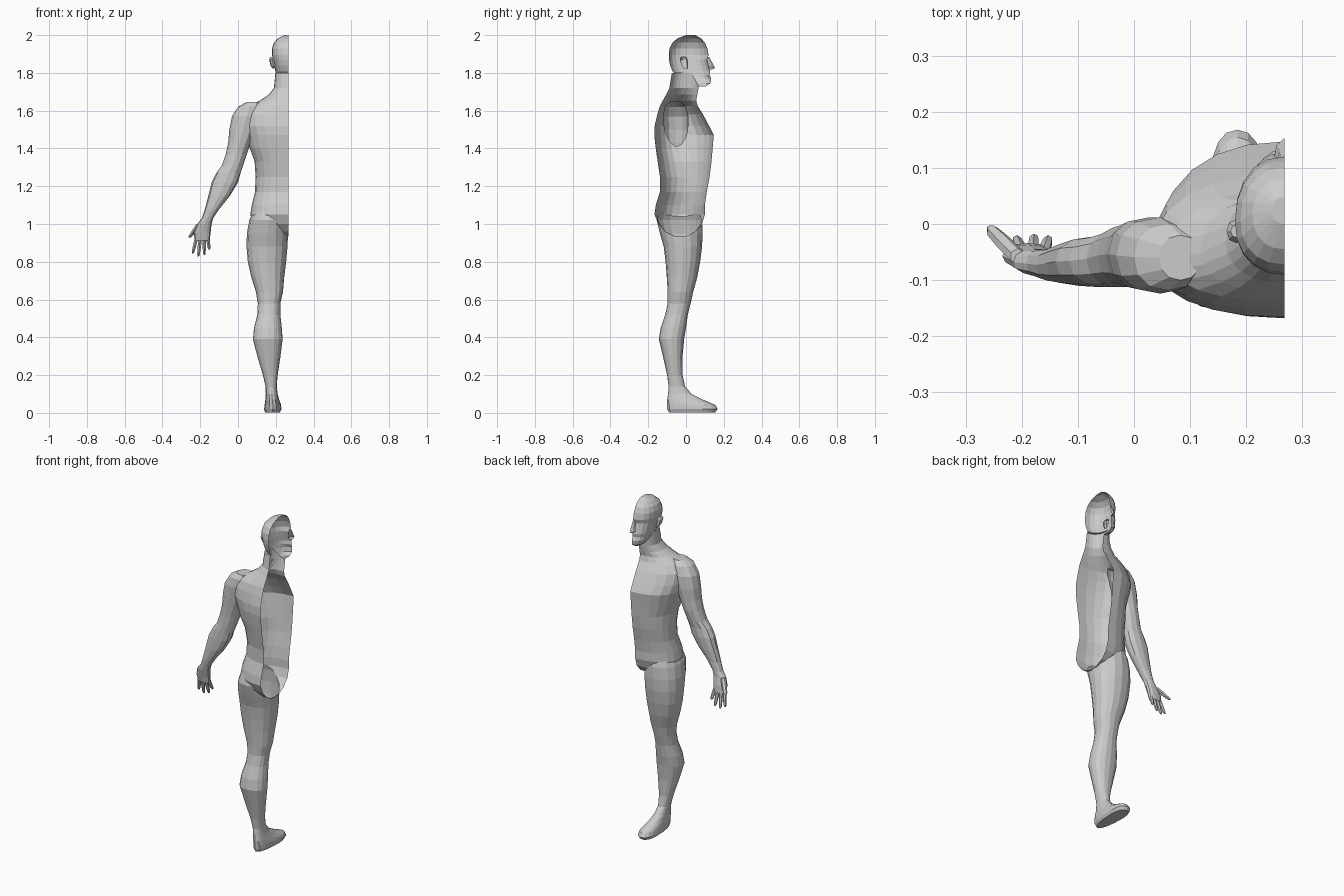
import bpy, bmesh
from math import sin, cos, pi
from mathutils import Vector

CUT = 0.268          # the body is sliced open on its middle plane


def ring(bm, z, x0, x1, yb, yf, skew=0.5, n=16, p=0.9):
    """Horizontal superellipse; skew places its widest line between back and front."""
    cx, hw, ym = (x0 + x1) / 2, (x1 - x0) / 2, yb + (yf - yb) * skew
    out = []
    for i in range(n):
        t = 2 * pi * i / n
        s, c = sin(t), cos(t)
        s = (1 if s > 0 else -1) * abs(s) ** p
        c = (1 if c > 0 else -1) * abs(c) ** p
        out.append(bm.verts.new((cx + hw * s, ym + c * ((yf - ym) if c > 0 else (ym - yb)), z)))
    return out


def loft(name, rows, **kw):
    bm = bmesh.new()
    loops = [ring(bm, *r, **kw) for r in rows]
    for a, b in zip(loops, loops[1:]):
        for i in range(len(a)):
            j = (i + 1) % len(a)
            bm.faces.new((a[i], a[j], b[j], b[i]))
    bm.faces.new(loops[0])
    bm.faces.new(loops[-1])
    bmesh.ops.recalc_face_normals(bm, faces=bm.faces)
    me = bpy.data.meshes.new(name)
    bm.to_mesh(me)
    bm.free()
    ob = bpy.data.objects.new(name, me)
    bpy.context.collection.objects.link(ob)
    return ob


def middle(rows):
    """Rows of (z, half width, back, front, skew) around the middle plane."""
    return [(z, CUT - w, CUT + w, b, f, s) for z, w, b, f, s in rows]


def digit(name, a, b, r):
    """Tapered finger from knuckle a to tip b."""
    a, b = Vector(a), Vector(b)
    rows = []
    for t, k in ((0, 1), (0.5, 1), (0.88, 0.8), (1, 0.4)):
        c = a.lerp(b, t)
        rows.append((c.z, c.x - r * k, c.x + r * k, c.y - r * k, c.y + r * k))
    return loft(name, rows, n=6, p=1)


# torso and neck
torso = loft("half_body", middle([
    (0.935, .02, -.06, .0, .5), (0.96, .10, -.11, .05, .5), (1.0, .185, -.145, .085, .5),
    (1.05, .203, -.167, .1, .5), (1.1, .195, -.16, .10, .5), (1.17, .178, -.138, .11, .5),
    (1.25, .175, -.138, .125, .5), (1.33, .18, -.15, .135, .45), (1.4, .205, -.16, .141, .4),
    (1.47, .225, -.168, .147, .4), (1.52, .238, -.166, .122, .38), (1.58, .24, -.152, .09, .37),
    (1.625, .21, -.138, .062, .38), (1.655, .15, -.122, .054, .4), (1.685, .105, -.105, .06, .45),
    (1.72, .078, -.088, .066, .5), (1.80, .07, -.075, .07, .5)]), n=24)

# head
head = loft("head", middle([
    (1.728, .018, .05, .105, .5), (1.745, .042, .02, .13, .45), (1.77, .058, -.02, .133, .45),
    (1.79, .066, -.055, .124, .5), (1.81, .071, -.072, .128, .5), (1.84, .077, -.084, .12, .5),
    (1.87, .083, -.09, .112, .5), (1.895, .088, -.091, .12, .45), (1.93, .088, -.087, .113, .45),
    (1.96, .078, -.072, .1, .45), (1.983, .057, -.045, .08, .5), (2.0, .022, .0, .048, .5)]), n=20)
nose = loft("nose", middle([
    (1.818, .012, .09, .138, .4), (1.826, .02, .09, .153, .3), (1.84, .014, .09, .147, .3),
    (1.885, .008, .09, .122, .3)]), n=8, p=1)
ear = loft("ear", [
    (1.822, .183, .2, -.012, .01), (1.84, .172, .2, -.025, .01), (1.87, .165, .2, -.034, .008),
    (1.885, .172, .2, -.025, .0)], n=8)

# arm and palm
arm = loft("arm", [
    (1.645, .045, .12, -.1, -.02), (1.62, .0, .125, -.118, .0), (1.57, -.032, .125, -.124, .012),
    (1.5, -.046, .10, -.12, .012), (1.43, -.052, .068, -.115, .005), (1.37, -.065, .047, -.112, .0),
    (1.31, -.085, .027, -.112, -.012), (1.27, -.115, .014, -.112, -.02), (1.22, -.14, .0, -.112, -.022),
    (1.15, -.157, -.042, -.11, -.03), (1.08, -.175, -.098, -.104, -.042), (1.03, -.192, -.132, -.096, -.045),
    (1.0, -.215, -.14, -.09, -.045), (.955, -.235, -.145, -.077, -.037), (.912, -.228, -.15, -.066, -.034)], n=12)

# fingers and thumb
digits = [digit("finger", (kx, -.052, .935), (tx, ty, tz), .0105) for kx, tx, ty, tz in (
    (-.218, -.24, -.03, .843), (-.199, -.21, -.025, .828), (-.18, -.178, -.022, .836), (-.161, -.152, -.025, .866))]
digits.append(digit("thumb", (-.207, -.058, 1.0), (-.257, -.008, .928), .0145))

# leg and foot
leg = loft("leg", [
    (.003, .143, .222, -.09, .155, .7), (.02, .138, .23, -.1, .168, .7), (.042, .141, .228, -.1, .155, .65),
    (.07, .145, .218, -.1, .09, .5), (.1, .147, .21, -.095, .03, .5), (.14, .146, .205, -.092, -.005),
    (.2, .132, .21, -.1, -.018), (.3, .102, .225, -.122, -.018), (.39, .079, .236, -.144, -.01),
    (.45, .085, .232, -.134, .0), (.52, .102, .224, -.11, .01), (.58, .105, .224, -.097, .025),
    (.64, .095, .238, -.097, .038), (.72, .07, .245, -.102, .06), (.8, .052, .255, -.108, .075),
    (.88, .045, .262, -.118, .085), (.95, .047, .265, -.138, .088), (1.02, .06, .262, -.155, .085),
    (1.08, .085, .25, -.14, .07)], n=16)

# merge everything into one skin
for part in [head, nose, ear, arm, leg] + digits:
    m = torso.modifiers.new("join", 'BOOLEAN')
    m.operation, m.solver, m.object = 'UNION', 'EXACT', part
dg = bpy.context.evaluated_depsgraph_get()
dg.update()
skin = bpy.data.meshes.new_from_object(torso.evaluated_get(dg))
torso.modifiers.clear()
torso.data = skin
for part in [head, nose, ear, arm, leg] + digits:
    bpy.data.objects.remove(part)

# slice on the middle plane and leave the shell open
bm = bmesh.new()
bm.from_mesh(skin)
bmesh.ops.bisect_plane(bm, geom=bm.verts[:] + bm.edges[:] + bm.faces[:], dist=1e-5,
                       plane_co=(CUT, 0, 0), plane_no=(1, 0, 0), clear_outer=True)
bm.to_mesh(skin)
bm.free()
